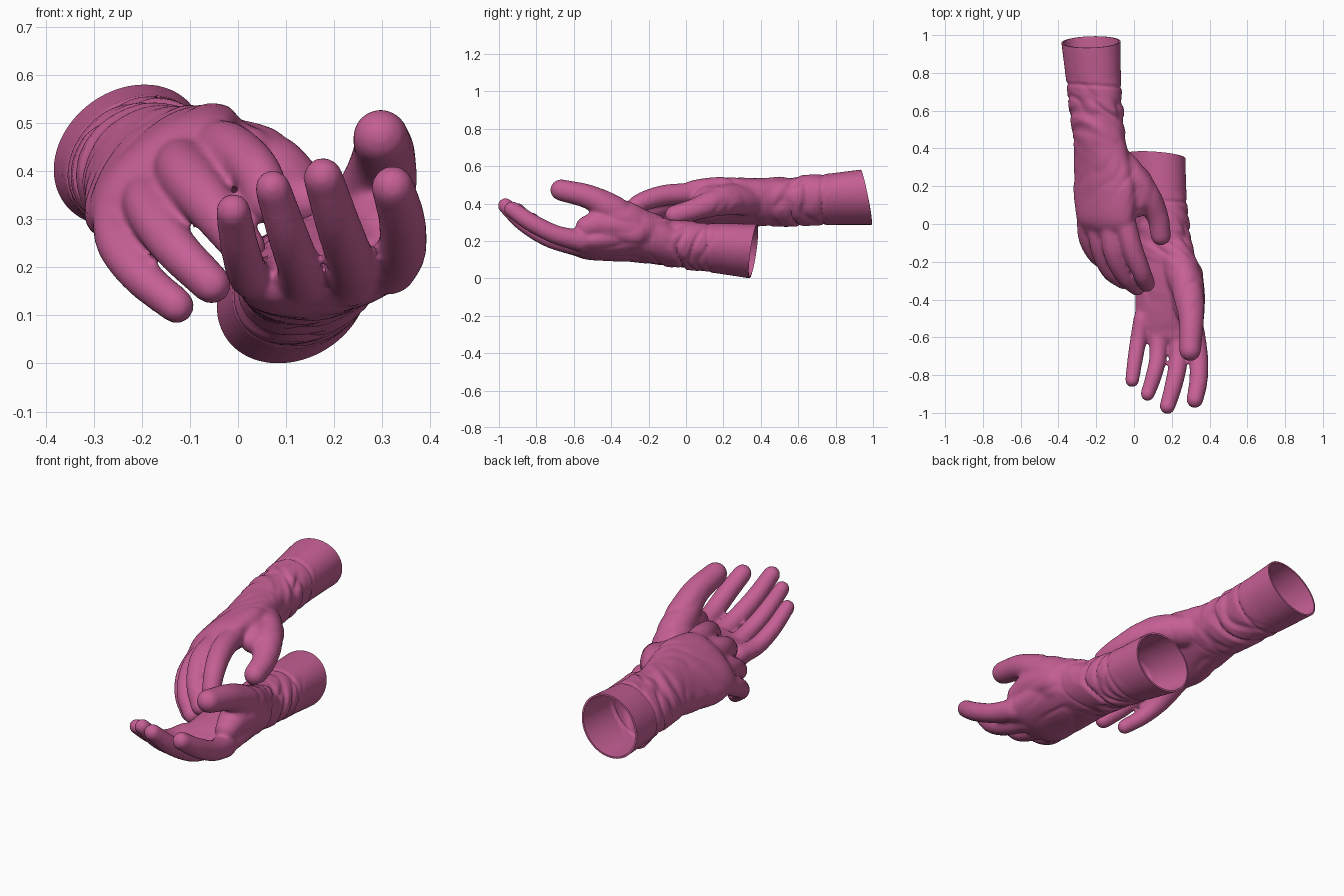
import bpy, bmesh, math
from mathutils import Vector, noise

if "Cube" in bpy.data.objects:
    bpy.data.objects.remove(bpy.data.objects["Cube"])

pink = bpy.data.materials.new("rose pink")
pink.diffuse_color = (0.56, 0.115, 0.30, 1)
pink.use_nodes = True
pink.node_tree.nodes["Principled BSDF"].inputs["Base Color"].default_value = pink.diffuse_color


def spline(pts, n=6):
    """Catmull-Rom through tuples of any length."""
    p = [tuple(2 * a - b for a, b in zip(pts[0], pts[1]))] + list(pts)
    p.append(tuple(2 * a - b for a, b in zip(pts[-1], pts[-2])))
    out = []
    for i in range(1, len(p) - 2):
        for k in range(n):
            t = k / n
            out.append(tuple(
                0.5 * (2 * b + (c - a) * t + (2 * a - 5 * b + 4 * c - d) * t * t
                       + (3 * b - a - 3 * c + d) * t ** 3)
                for a, b, c, d in zip(p[i - 1], p[i], p[i + 1], p[i + 2])))
    return out + [tuple(pts[-1])]


def loft(bm, stations, seg=28):
    """Closed tube with rounded ends; station = x, y, z, half width, half depth, roll."""
    st = spline(stations)
    pos = [Vector(s[:3]) for s in st]
    rings = []

    def ring(c, tan, a, b, roll):
        r = math.radians(roll)
        side = Vector((math.cos(r), 0, math.sin(r)))
        side = (side - tan * side.dot(tan)).normalized()
        up = tan.cross(side)
        rings.append([bm.verts.new(c + side * a * math.cos(2 * math.pi * i / seg)
                                   + up * b * math.sin(2 * math.pi * i / seg))
                      for i in range(seg)])

    last = len(st) - 1
    caps = [math.radians(d) for d in (20, 40, 58, 74, 85)]
    for i, s in enumerate(st):
        tan = (pos[min(i + 1, last)] - pos[max(i - 1, 0)]).normalized()
        a, b, roll = s[3:]
        if i == 0:
            for c in reversed(caps):
                ring(pos[i] - tan * b * math.sin(c), tan, a * math.cos(c), b * math.cos(c), roll)
        ring(pos[i], tan, a, b, roll)
        if i == last:
            for c in caps:
                ring(pos[i] + tan * b * math.sin(c), tan, a * math.cos(c), b * math.cos(c), roll)
    for r0, r1 in zip(rings, rings[1:]):
        for i in range(seg):
            j = (i + 1) % seg
            bm.faces.new((r0[i], r0[j], r1[j], r1[i]))
    bm.faces.new(list(reversed(rings[0])))
    bm.faces.new(rings[-1])


def bake(ob):
    """Replace the mesh by its modified result."""
    dg = bpy.context.evaluated_depsgraph_get()
    dg.update()
    me = bpy.data.meshes.new_from_object(ob.evaluated_get(dg))
    ob.modifiers.clear()
    ob.data = me


def bell(v, mid, width):
    return math.exp(-((v - mid) / width) ** 2)


def ridge(n):
    return min(math.sqrt(n * n + 0.002) * 3, 1)


def glove(name, arm, digits, cut_co, cut_no, seam, fold, palm):
    # arm, palm and digits as overlapping tubes
    bm = bmesh.new()
    loft(bm, arm, 48)
    for d in digits:
        loft(bm, [(x, y, z, r, r, 0) for x, y, z, r in d])
    bmesh.ops.recalc_face_normals(bm, faces=bm.faces)
    me = bpy.data.meshes.new(name)
    bm.to_mesh(me)
    bm.free()
    ob = bpy.data.objects.new(name, me)
    bpy.context.collection.objects.link(ob)

    # fuse into one skin
    m = ob.modifiers.new("fuse", 'REMESH')
    m.mode = 'VOXEL'
    m.voxel_size = 0.0085
    m = ob.modifiers.new("soften", 'SMOOTH')
    m.factor, m.iterations = 0.5, 14
    bake(ob)

    # gathered folds at the wrist, cuff seam, faint folds on the palm
    bm = bmesh.new()
    bm.from_mesh(ob.data)
    bm.normal_update()
    moves = []
    for v in bm.verts:
        x, y, z = v.co
        n1 = noise.noise(Vector((x * 5, (y + 0.5 * x - 0.3 * z) * 15, z * 5)))
        n2 = noise.noise(Vector((x * 9 + 5, (y - 0.8 * x) * 6, z * 6)))
        d = 0.016 * bell(y, fold, 0.13) * (ridge(n1) - 0.6)
        d += 0.006 * bell(y, palm, 0.15) * (ridge(n2) - 0.6)
        d -= 0.006 * bell(y + 0.06 * x, seam, 0.009)
        moves.append(v.normal * d)
    for v, d in zip(bm.verts, moves):
        v.co += d
    # open the cuff
    bmesh.ops.bisect_plane(bm, geom=bm.verts[:] + bm.edges[:] + bm.faces[:], dist=1e-5,
                           plane_co=cut_co, plane_no=cut_no, clear_outer=True)
    bm.to_mesh(ob.data)
    bm.free()

    # cloth thickness
    m = ob.modifiers.new("cloth", 'SOLIDIFY')
    m.thickness, m.offset = 0.009, -1
    bake(ob)
    ob.data.materials.clear()
    ob.data.materials.append(pink)
    bpy.ops.object.select_all(action='DESELECT')
    ob.select_set(True)
    bpy.context.view_layer.objects.active = ob
    bpy.ops.object.shade_smooth_by_angle(angle=math.radians(50))
    return ob


# upper glove, palm down: thumb, thumb web, then index to little finger
glove("right_glove",
      [(-0.23, 1.08, 0.435, .170, .138, 38), (-0.228, .97, .435, .168, .137, 38),
       (-0.21, .72, .42, .155, .122, 38), (-0.185, .48, .41, .148, .118, 38),
       (-0.168, .30, .405, .174, .10, 38), (-0.155, .17, .40, .195, .092, 38),
       (-0.155, .04, .395, .182, .080, 38), (-0.148, -.03, .375, .160, .055, 38)],
      [[(-.09, .33, .42, .085), (.03, .20, .42, .082), (.12, .05, .37, .060), (.142, -.06, .338, .054)],
       [(-.06, .25, .43, .085), (.01, .13, .43, .070), (.02, .09, .42, .055)],
       [(-.05, .03, .455, .056), (-.012, -.12, .443, .056), (.038, -.25, .40, .051), (.066, -.315, .335, .046)],
       [(-.12, .03, .42, .058), (-.105, -.14, .39, .060), (-.05, -.27, .32, .052), (.015, -.335, .24, .045)],
       [(-.19, .03, .36, .056), (-.18, -.12, .315, .053), (-.13, -.245, .24, .047), (-.055, -.305, .165, .042)],
       [(-.255, .03, .30, .050), (-.245, -.08, .245, .048), (-.20, -.17, .18, .042), (-.128, -.225, .12, .038)]],
      (-.228, .963, .435), (-.07, 1, .21), .72, .57, .25)

# lower glove, palm up, same order
glove("left_glove",
      [(.105, .47, .135, .168, .138, 35), (.115, .36, .145, .166, .136, 35),
       (.135, .13, .165, .150, .125, 30), (.15, -.02, .18, .146, .119, 25),
       (.165, -.20, .195, .162, .107, 20), (.18, -.38, .19, .178, .092, 14),
       (.185, -.52, .178, .182, .074, 10), (.187, -.58, .180, .172, .056, 10)],
      [[(.22, -.15, .235, .095), (.28, -.33, .325, .088), (.303, -.50, .428, .067), (.297, -.668, .472, .058)],
       [(.27, -.28, .25, .10), (.295, -.44, .29, .082), (.31, -.53, .275, .060)],
       [(.315, -.56, .20, .058), (.341, -.70, .235, .051), (.341, -.83, .30, .049), (.322, -.93, .368, .045)],
       [(.23, -.56, .17, .054), (.235, -.72, .21, .050), (.208, -.86, .29, .047), (.177, -.965, .388, .042)],
       [(.13, -.54, .16, .052), (.127, -.70, .20, .046), (.103, -.81, .27, .043), (.072, -.90, .366, .038)],
       [(.045, -.50, .175, .048), (.022, -.62, .185, .044), (.004, -.73, .24, .041), (-.010, -.828, .318, .037)]],
      (.115, .36, .145), (.10, 1, -.16), .13, -.03, -.30)
